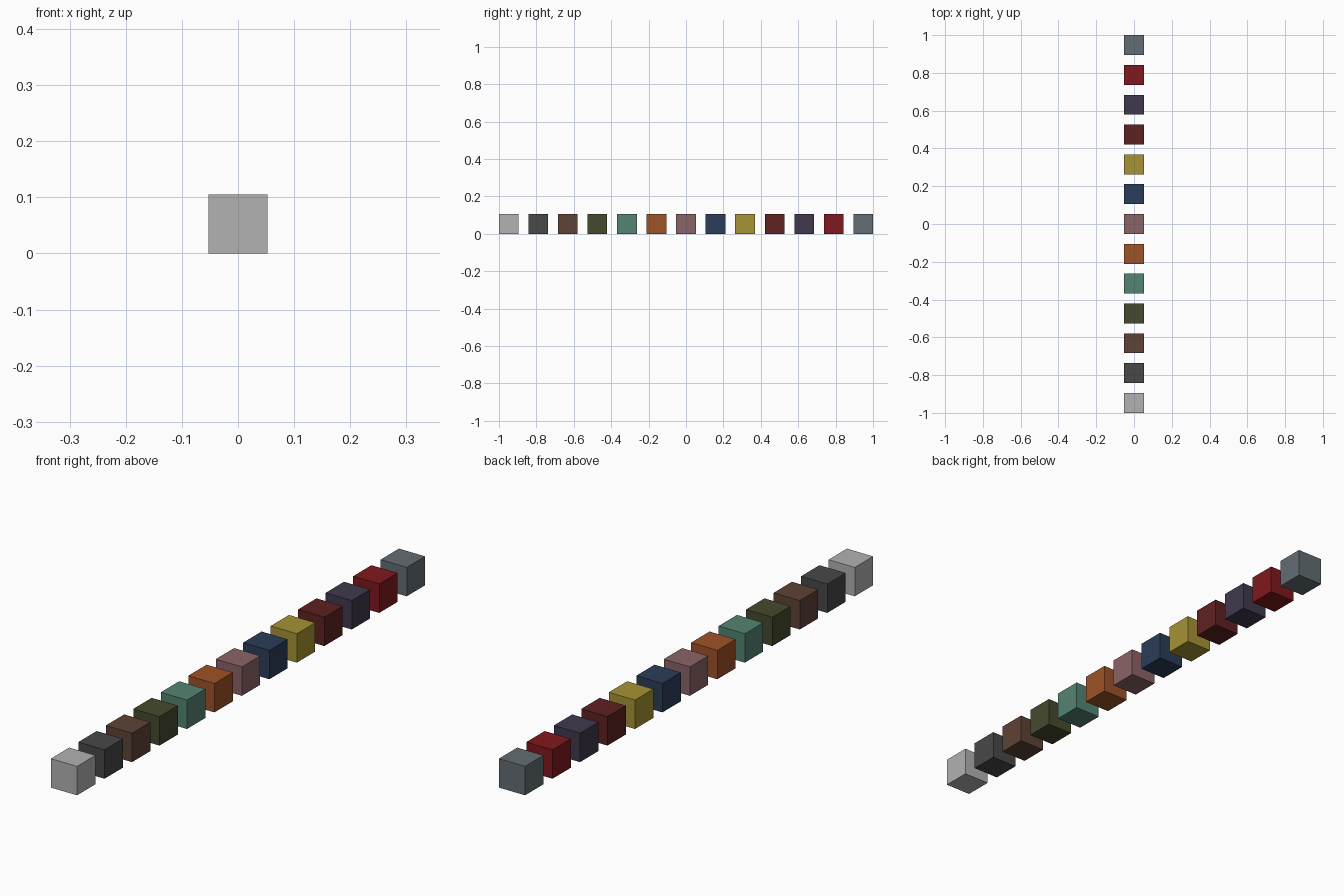
import bpy

if "Cube" in bpy.data.objects:
    bpy.data.objects.remove(bpy.data.objects["Cube"])

# 13 cubes in a row along y, gap = half a cube
COUNT = 13
SIDE = 2 / 19
PITCH = SIDE * 1.5

# Display colours from front (-y) to back (+y)
COLOURS = [
    ("light_grey", "B2B2B2"), ("dark_grey", "484848"), ("brown", "5E4336"),
    ("olive", "454A2E"), ("sea_green", "548472"), ("orange", "9E5328"),
    ("dusty_pink", "8B6367"), ("navy", "2B3D58"), ("mustard", "A69335"),
    ("maroon", "5E2120"), ("plum", "40394D"), ("red", "80181D"),
    ("slate", "636D73"),
]


def linear(hex_code):
    """Convert a display hex colour to linear RGBA."""
    rgb = [int(hex_code[i:i + 2], 16) / 255 for i in (0, 2, 4)]
    return [c / 12.92 if c <= 0.04045 else ((c + 0.055) / 1.055) ** 2.4 for c in rgb] + [1]


# Colour sample cubes
for i, (name, code) in enumerate(COLOURS):
    y = (i - (COUNT - 1) / 2) * PITCH
    bpy.ops.mesh.primitive_cube_add(size=SIDE, location=(0, y, SIDE / 2))
    cube = bpy.context.object
    cube.name = name + "_cube"
    mat = bpy.data.materials.new(name)
    mat.diffuse_color = linear(code)
    mat.use_nodes = True
    mat.node_tree.nodes["Principled BSDF"].inputs["Base Color"].default_value = mat.diffuse_color
    cube.data.materials.append(mat)
